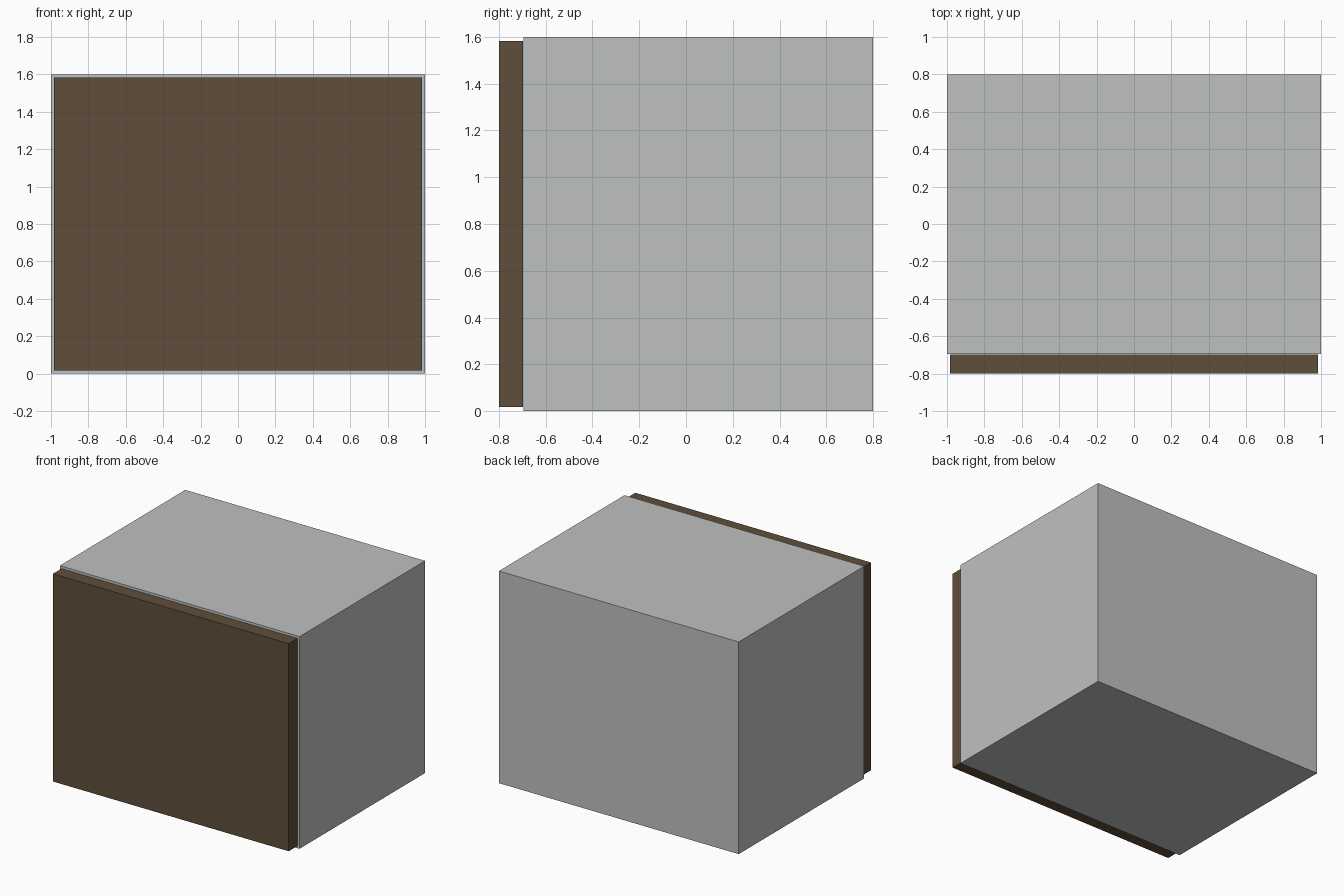
import bpy, bmesh

if "Cube" in bpy.data.objects:
    bpy.data.objects.remove(bpy.data.objects["Cube"])


def material(name, color):
    m = bpy.data.materials.new(name)
    m.diffuse_color = (*color, 1.0)
    m.use_nodes = True
    m.node_tree.nodes["Principled BSDF"].inputs["Base Color"].default_value = m.diffuse_color
    return m


def box(name, lo, hi, mat):
    """Axis-aligned box between two corners."""
    bm = bmesh.new()
    bmesh.ops.create_cube(bm, size=1.0)
    for v in bm.verts:
        v.co = [(a + b) / 2 + c * (b - a) for a, b, c in zip(lo, hi, v.co)]
    me = bpy.data.meshes.new(name)
    bm.to_mesh(me)
    bm.free()
    me.materials.append(mat)
    ob = bpy.data.objects.new(name, me)
    bpy.context.collection.objects.link(ob)
    return ob


grey = material("light_grey", (0.52, 0.53, 0.525))
brown = material("dark_brown", (0.115, 0.077, 0.044))

FRONT, BACK, HEIGHT = -0.695, 0.8, 1.6
INNER = 0.905

# Cabinet body between the side panels
box("cabinet_body", (-INNER, FRONT, 0), (INNER, BACK, HEIGHT), grey)

# Side panels
box("left_side_panel", (-1, FRONT, 0), (-INNER, BACK, HEIGHT), grey)
box("right_side_panel", (INNER, FRONT, 0), (1, BACK, HEIGHT), grey)

# Door, slightly smaller than the cabinet front
box("door", (-0.983, -0.8, 0.017), (0.983, -0.698, 1.583), brown)
